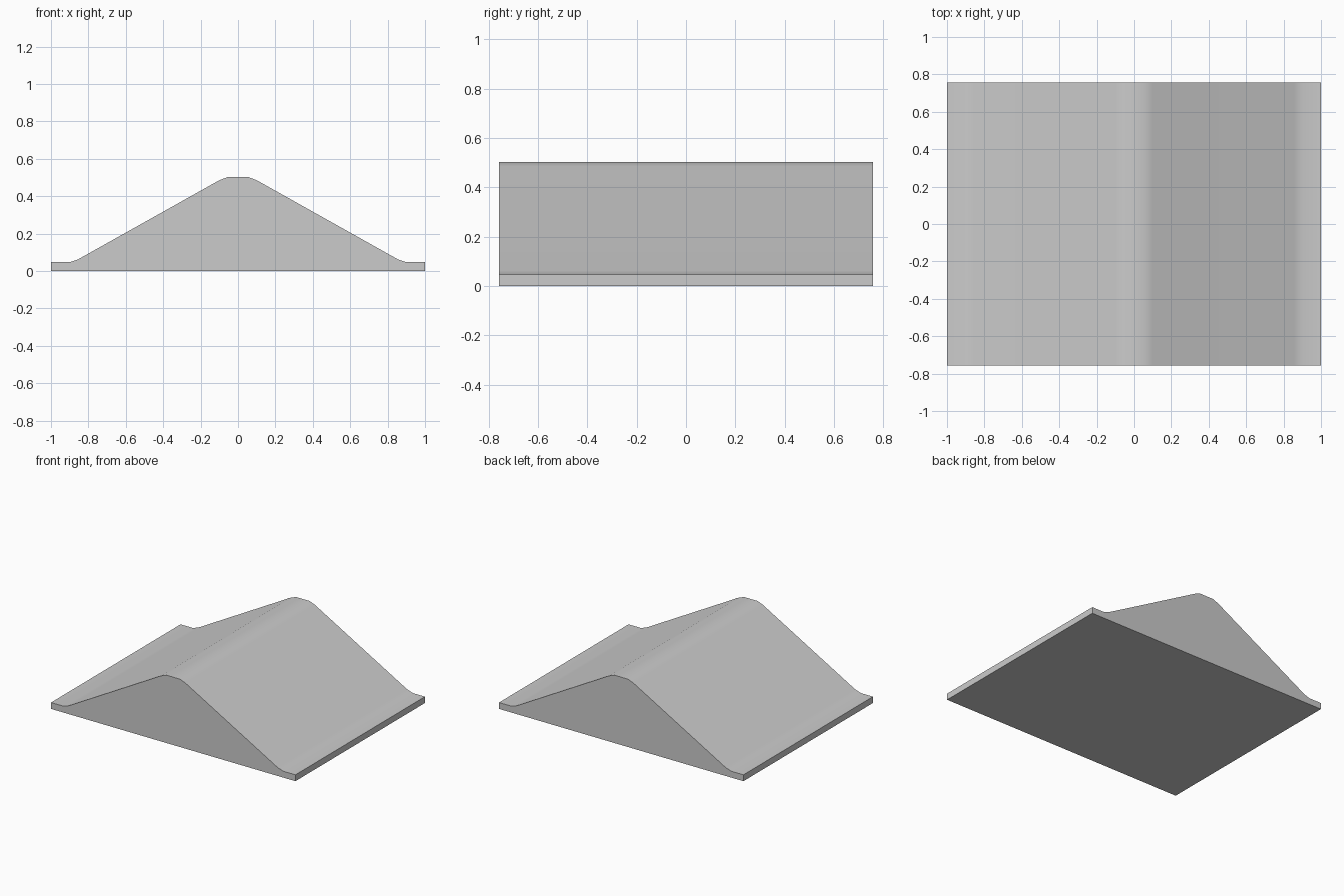
import bpy
import bmesh
from math import radians

cube = bpy.data.objects.get("Cube")
if cube:
    bpy.data.objects.remove(cube, do_unlink=True)

HALF_DEPTH = 0.757

# Plain grey material
grey = bpy.data.materials.new("plain grey")
grey.use_nodes = True
colour = (0.6, 0.6, 0.6, 1)
grey.diffuse_color = colour
grey.node_tree.nodes["Principled BSDF"].inputs["Base Color"].default_value = colour

# Right half of the gable outline, from the eave base to the ridge
half = [(1, 0), (1, 0.047), (0.9, 0.047), (0.855, 0.062), (0.1, 0.485), (0.055, 0.502)]
outline = half + [(-x, z) for x, z in reversed(half)]

# Extrude the outline from front to back
bm = bmesh.new()
front = bm.faces.new([bm.verts.new((x, -HALF_DEPTH, z)) for x, z in outline])
extruded = bmesh.ops.extrude_face_region(bm, geom=[front], use_keep_orig=True)
back = [v for v in extruded["geom"] if isinstance(v, bmesh.types.BMVert)]
bmesh.ops.translate(bm, verts=back, vec=(0, 2 * HALF_DEPTH, 0))
bmesh.ops.recalc_face_normals(bm, faces=bm.faces)

mesh = bpy.data.meshes.new("gable_roof")
bm.to_mesh(mesh)
bm.free()
mesh.materials.append(grey)
roof = bpy.data.objects.new("gable_roof", mesh)
bpy.context.collection.objects.link(roof)

# Soft ridge and eave bends, sharp ends and base
bpy.context.view_layer.objects.active = roof
roof.select_set(True)
bpy.ops.object.shade_smooth_by_angle(angle=radians(30))
